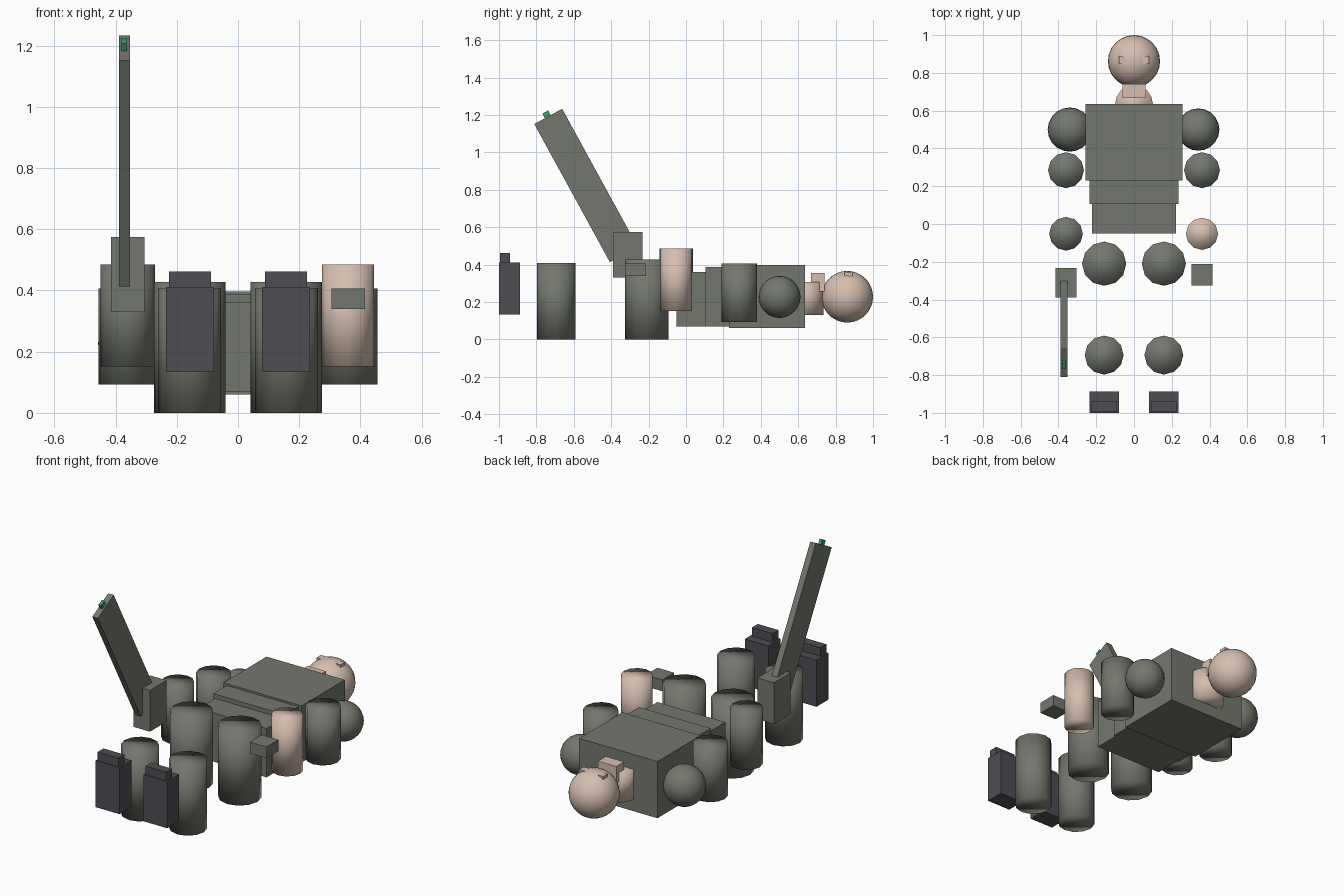
import bpy, bmesh, math
from mathutils import Matrix, Vector

if "Cube" in bpy.data.objects:
    bpy.data.objects.remove(bpy.data.objects["Cube"])


def material(name, rgb):
    m = bpy.data.materials.new(name)
    m.diffuse_color = (*rgb, 1)
    m.use_nodes = True
    m.node_tree.nodes["Principled BSDF"].inputs["Base Color"].default_value = m.diffuse_color
    return m


CLOTH = material("olive grey", (0.175, 0.187, 0.157))
SKIN = material("skin", (0.67, 0.52, 0.43))
BOOT = material("dark boot", (0.078, 0.074, 0.086))
GREEN = material("green light", (0.05, 0.33, 0.14))


def finish(name, bm, mat, smooth=False):
    mesh = bpy.data.meshes.new(name)
    for f in bm.faces:
        f.smooth = smooth
    bm.to_mesh(mesh)
    bm.free()
    mesh.materials.append(mat)
    ob = bpy.data.objects.new(name, mesh)
    bpy.context.collection.objects.link(ob)
    return ob


def box(name, x, y, z, mat):
    """Box from (low, high) ranges on each axis."""
    bm = bmesh.new()
    size = [r[1] - r[0] for r in (x, y, z)]
    mid = Vector([(r[0] + r[1]) / 2 for r in (x, y, z)])
    bmesh.ops.create_cube(bm, size=1, matrix=Matrix.Translation(mid) @ Matrix.Diagonal((*size, 1)))
    return finish(name, bm, mat)


def cylinder(name, x, y, r, z, mat, sides=12):
    """Upright capped cylinder, softly shaded over the rim."""
    bm = bmesh.new()
    bmesh.ops.create_cone(bm, cap_ends=True, segments=sides, radius1=r, radius2=r,
                          depth=z[1] - z[0],
                          matrix=Matrix.Translation((x, y, (z[0] + z[1]) / 2)))
    return finish(name, bm, mat, True)


def sphere(name, centre, r, mat, u=24, v=16):
    bm = bmesh.new()
    bmesh.ops.create_uvsphere(bm, u_segments=u, v_segments=v, radius=r,
                              matrix=Matrix.Translation(centre))
    return finish(name, bm, mat, True)


# Head, brow bar, neck and chin
sphere("head", (0, 0.862, 0.228), 0.138, SKIN)
box("brow", (-0.079, 0.079), (0.848, 0.89), (0.335, 0.357), SKIN)
cylinder("neck", 0, 0.635, 0.1, (0.13, 0.308), SKIN, 16)
box("chin", (-0.06, 0.06), (0.667, 0.74), (0.255, 0.355), SKIN)

# Torso in three steps
box("chest", (-0.257, 0.257), (0.23, 0.635), (0.06, 0.397), CLOTH)
box("waist", (-0.235, 0.235), (0.105, 0.23), (0.07, 0.386), CLOTH)
box("hips", (-0.223, 0.223), (-0.05, 0.105), (0.07, 0.36), CLOTH)

# Paired limbs
for side, s in (("left", -1), ("right", 1)):
    bare = s > 0
    sphere(side + "_shoulder", (s * 0.34, 0.5, 0.227), 0.112 if bare else 0.117, CLOTH, 20, 14)
    cylinder(side + "_upper_arm", s * 0.36, 0.285, 0.095, (0.093, 0.407), CLOTH)
    cylinder(side + "_forearm", s * 0.36, -0.052, 0.085 if bare else 0.089,
             (0.152, 0.485), SKIN if bare else CLOTH)
    cylinder(side + "_thigh", s * 0.158, -0.21, 0.117, (0, 0.427), CLOTH)
    cylinder(side + "_shin", s * 0.158, -0.694, 0.103, (0, 0.408), CLOTH)
    c = s * 0.157
    box(side + "_boot", (c - 0.078, c + 0.078), (-1, -0.888), (0.134, 0.411), BOOT)
    box(side + "_boot_toe", (c - 0.068, c + 0.068), (-0.995, -0.94), (0.405, 0.462), BOOT)

# Hands
box("left_hand", (-0.415, -0.305), (-0.39, -0.233), (0.33, 0.575), CLOTH)
box("right_hand", (0.305, 0.415), (-0.325, -0.213), (0.34, 0.407), CLOTH)

# Slanted slab held in the left hand, with a small green light on its end
for name, y, z, mat, w in (("slab", (-0.085, 0.085), (-0.421, 0.421), CLOTH, 0.018),
                           ("end_light", (-0.02, 0.015), (0.4, 0.449), GREEN, 0.009)):
    ob = box(name, (-w, w), y, z, mat)
    ob.location = (-0.371, -0.5345, 0.823)
    ob.rotation_euler.x = math.radians(28.7)
